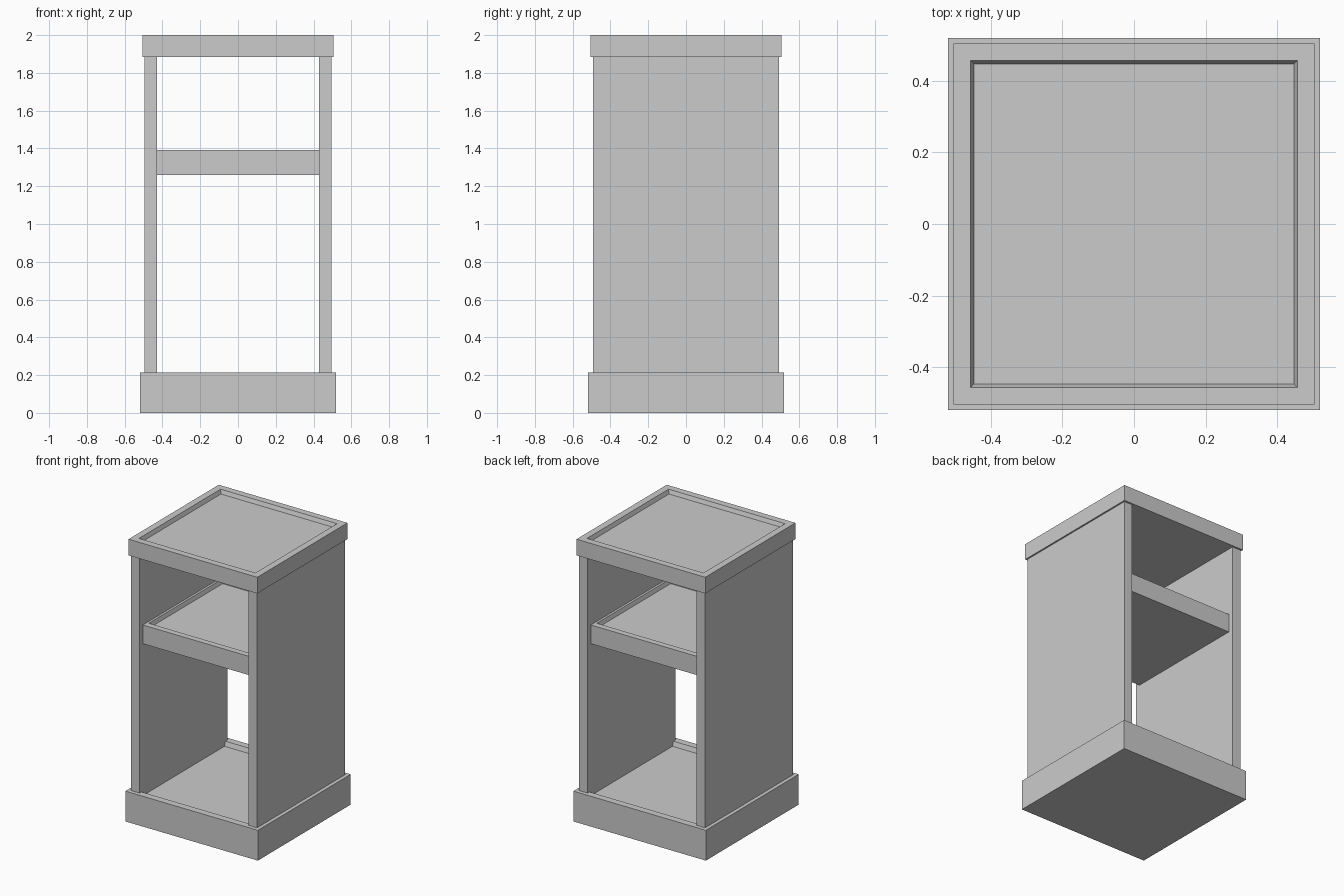
import bpy, bmesh
from mathutils import Matrix, Vector

if "Cube" in bpy.data.objects:
    bpy.data.objects.remove(bpy.data.objects["Cube"])


def finish(name, bm):
    bmesh.ops.recalc_face_normals(bm, faces=bm.faces)
    mesh = bpy.data.meshes.new(name)
    bm.to_mesh(mesh)
    bm.free()
    obj = bpy.data.objects.new(name, mesh)
    bpy.context.collection.objects.link(obj)
    return obj


def box(bm, lo, hi):
    lo, hi = Vector(lo), Vector(hi)
    m = Matrix.Translation((lo + hi) / 2) @ Matrix.Diagonal((*(hi - lo), 1))
    bmesh.ops.create_cube(bm, size=1, matrix=m)


def tray(name, half, z0, z1, depth):
    """Square slab with a sunken, slope-sided panel in its top."""
    bm = bmesh.new()
    box(bm, (-half, -half, z0), (half, half, z1))
    bm.normal_update()
    top = max(bm.faces, key=lambda f: f.calc_center_median().z)
    rim = half * 0.135
    slope = half * 0.028
    bmesh.ops.inset_region(bm, faces=[top], thickness=rim)
    bmesh.ops.inset_region(bm, faces=[top], thickness=slope)
    for v in top.verts:
        v.co.z -= depth
    return finish(name, bm)


# Base, shelf and top share the same tray form
tray("base", 0.52, 0.0, 0.215, 0.032)
tray("shelf", 0.455, 1.26, 1.393, 0.028)
tray("top", 0.505, 1.885, 2.0, 0.028)

# Side panels, tucked into the base and top
for side, sign in (("left", -1), ("right", 1)):
    bm = bmesh.new()
    xs = sorted((sign * 0.428, sign * 0.494))
    box(bm, (xs[0], -0.492, 0.17), (xs[1], 0.492, 1.89))
    finish(side + "_side_panel", bm)
